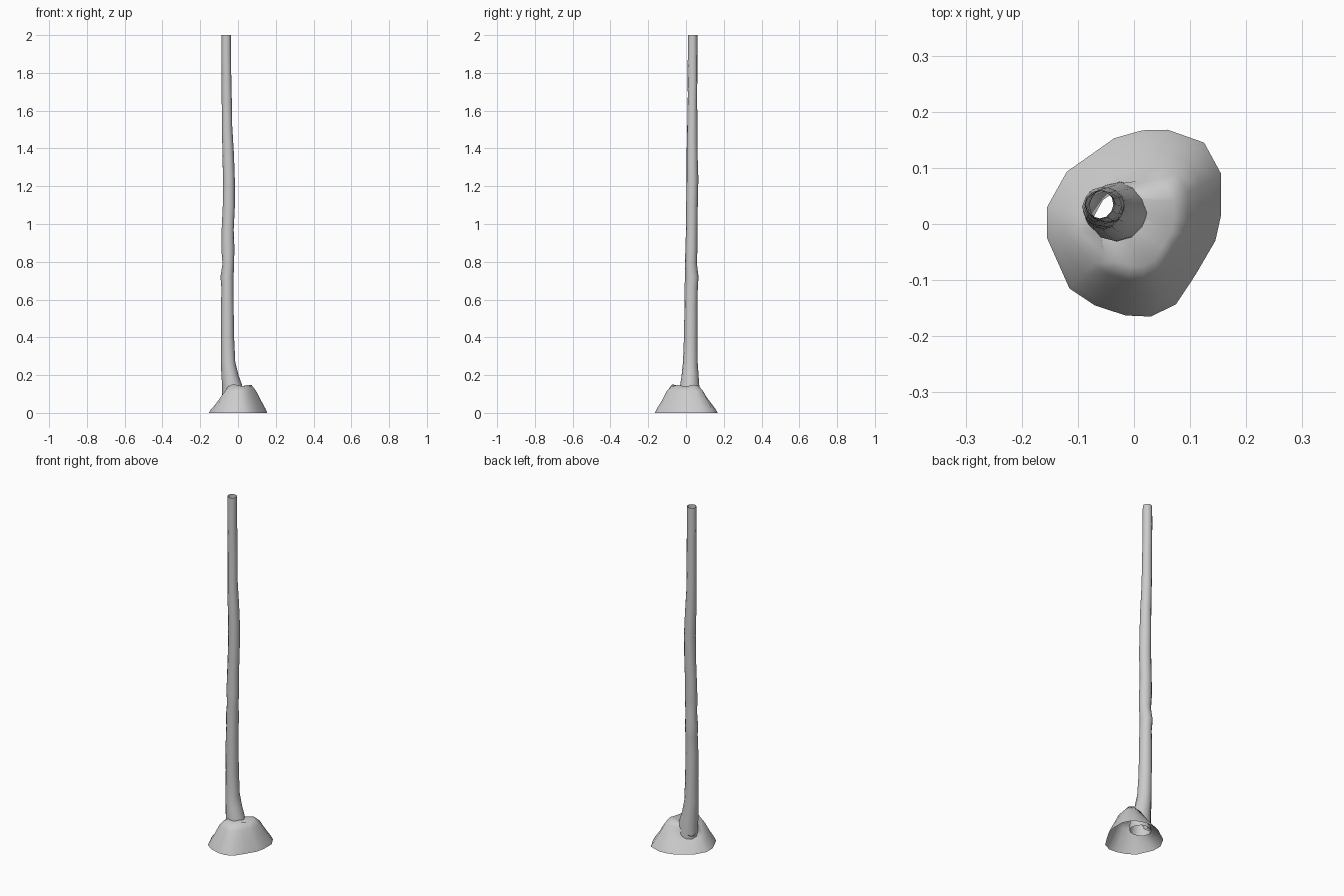
import bpy, bmesh, math, random
from mathutils import Vector

random.seed(4)


def loft(name, rings):
    """Skin a list of equal-length closed rings, leaving both ends open."""
    bm = bmesh.new()
    rows = [[bm.verts.new(p) for p in ring] for ring in rings]
    n = len(rows[0])
    for a, b in zip(rows, rows[1:]):
        for i in range(n):
            j = (i + 1) % n
            bm.faces.new((a[i], a[j], b[j], b[i]))
    mesh = bpy.data.meshes.new(name)
    bm.to_mesh(mesh)
    bm.free()
    for poly in mesh.polygons:
        poly.use_smooth = True
    ob = bpy.data.objects.new(name, mesh)
    bpy.context.collection.objects.link(ob)
    return ob


# Trunk: z, left x, right x, front y, back y
sections = [
    (0.05, -0.083, 0.035, -0.034, 0.078),
    (0.10, -0.083, 0.030, -0.032, 0.074),
    (0.15, -0.085, 0.020, -0.030, 0.070),
    (0.20, -0.088, 0.002, -0.024, 0.066),
    (0.27, -0.090, -0.013, -0.017, 0.062),
    (0.40, -0.090, -0.020, -0.011, 0.061),
    (0.55, -0.090, -0.022, -0.009, 0.061),
    (0.66, -0.088, -0.023, -0.008, 0.062),
    (0.72, -0.092, -0.022, -0.006, 0.067),
    (0.79, -0.083, -0.021, -0.006, 0.058),
    (0.87, -0.088, -0.018, -0.004, 0.061),
    (0.97, -0.086, -0.022, 0.000, 0.061),
    (1.10, -0.081, -0.016, 0.001, 0.062),
    (1.24, -0.079, -0.017, 0.002, 0.065),
    (1.37, -0.082, -0.022, 0.002, 0.062),
    (1.52, -0.085, -0.031, 0.006, 0.060),
    (1.68, -0.086, -0.033, 0.009, 0.060),
    (1.80, -0.086, -0.035, 0.008, 0.061),
    (1.90, -0.088, -0.036, 0.009, 0.060),
    (2.00, -0.087, -0.036, 0.010, 0.060),
]
SIDES = 12
rings = []
for z, x0, x1, y0, y1 in sections:
    ring = []
    for i in range(SIDES):
        a = math.tau * i / SIDES
        k = random.uniform(0.96, 1.02)
        ring.append(((x0 + x1) / 2 + k * (x1 - x0) / 2 * math.cos(a),
                     (y0 + y1) / 2 + k * (y1 - y0) / 2 * math.sin(a), z))
    rings.append(ring)
loft("trunk", rings)

# Soil mound: irregular rim, raised on the front and right, gullied back left
rim = [(0.155, 0.015), (0.155, 0.09), (0.125, 0.145), (0.06, 0.168),
       (0.015, 0.167), (-0.035, 0.153), (-0.12, 0.093), (-0.155, 0.03),
       (-0.155, -0.025), (-0.115, -0.115), (-0.07, -0.145), (-0.015, -0.163),
       (0.03, -0.165), (0.075, -0.143), (0.11, -0.09), (0.145, -0.03)]
stem = Vector((-0.055, 0.037))
levels = [(1.0, 0.0), (0.93, 0.025), (0.77, 0.07), (0.62, 0.115), (0.46, 0.147)]
rings = []
for scale, h in levels:
    ring = []
    for x, y in rim:
        low = max(0, math.cos(math.atan2(y, x) - math.radians(140)))
        z = h * (1 - 0.5 * low) * random.uniform(0.94, 1.02)
        ring.append((x * scale, y * scale, z))
    rings.append(ring)
collar = []
for x, y in rim:
    d = (Vector((x, y)) - stem).normalized() * 0.032
    low = max(0, math.cos(math.atan2(y, x) - math.radians(140)))
    collar.append((stem.x + d.x, stem.y + d.y, 0.13 - 0.05 * low))
rings.append(collar)
loft("soil_mound", rings)
